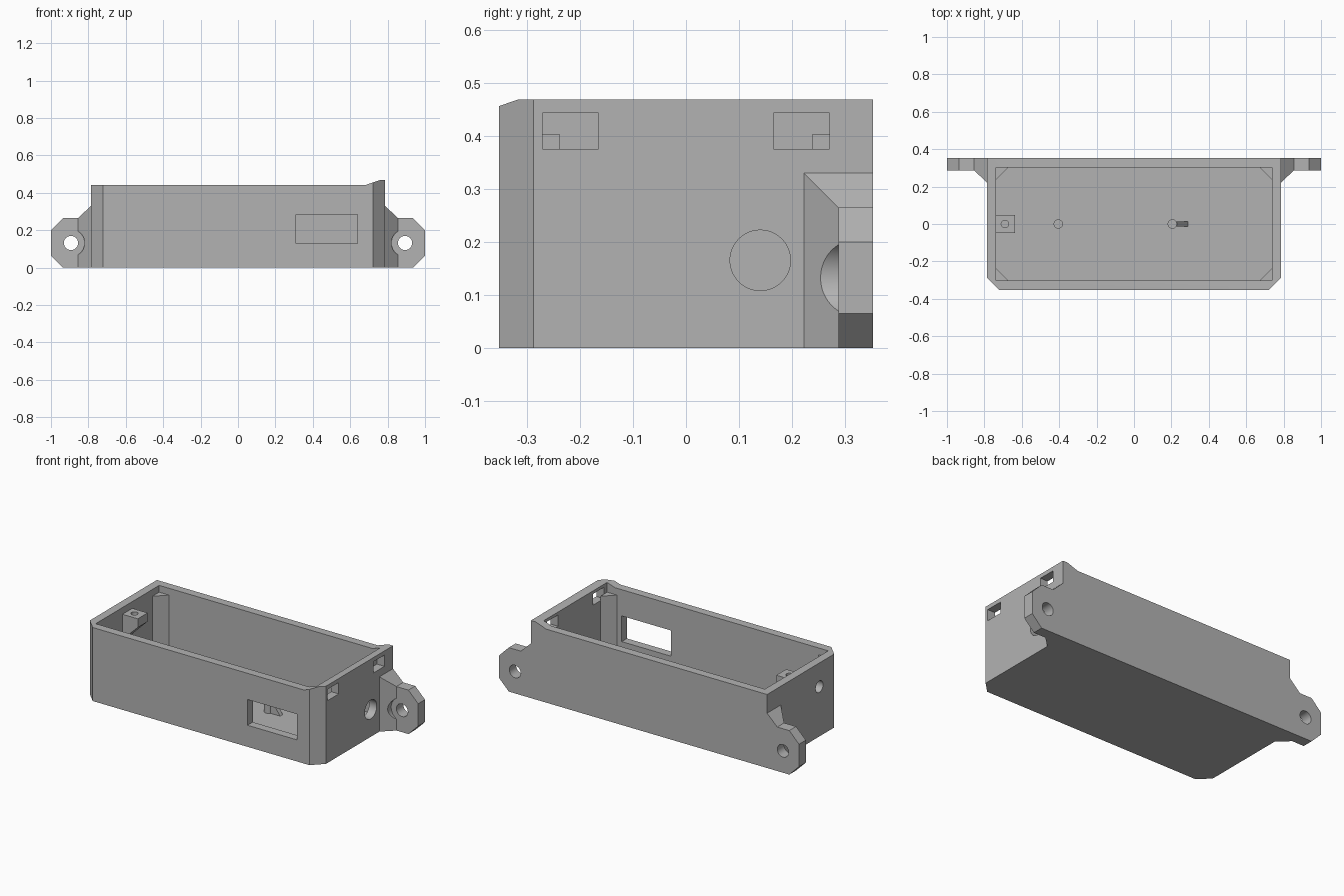
import bpy
import bmesh
import math
from mathutils import Vector

if "Cube" in bpy.data.objects:
    bpy.data.objects.remove(bpy.data.objects["Cube"])

grey = bpy.data.materials.new("plain grey")
grey.use_nodes = True
COLOUR = (0.45, 0.45, 0.45, 1)
grey.diffuse_color = COLOUR
grey.node_tree.nodes["Principled BSDF"].inputs["Base Color"].default_value = COLOUR

HX, HY = 0.787, 0.352      # outer half sizes
IX, IY = 0.737, 0.302      # inner half sizes
C = 0.065                  # chamfer used everywhere
FLOOR, RIM, LIP, POST_TOP = 0.05, 0.443, 0.468, 0.402


def finish(name, bm):
    bmesh.ops.recalc_face_normals(bm, faces=bm.faces)
    mesh = bpy.data.meshes.new(name)
    bm.to_mesh(mesh)
    bm.free()
    mesh.materials.append(grey)
    ob = bpy.data.objects.new(name, mesh)
    bpy.context.collection.objects.link(ob)
    return ob


def prism(name, pts, axis, lo, hi):
    """Extrude a 2D outline along an axis."""
    def place(p, d):
        return {"x": (d, p[0], p[1]), "y": (p[0], d, p[1]), "z": (p[0], p[1], d)}[axis]
    bm = bmesh.new()
    face = bm.faces.new([bm.verts.new(place(p, lo)) for p in pts])
    ext = bmesh.ops.extrude_face_region(bm, geom=[face])["geom"]
    shift = Vector(place((0, 0), hi - lo))
    bmesh.ops.translate(bm, vec=shift, verts=[v for v in ext if isinstance(v, bmesh.types.BMVert)])
    return finish(name, bm)


def rect(a0, a1, b0, b1):
    return [(a0, b0), (a1, b0), (a1, b1), (a0, b1)]


def circle(a, b, r, n=48):
    return [(a + r * math.cos(2 * math.pi * i / n), b + r * math.sin(2 * math.pi * i / n)) for i in range(n)]


def hull(name, points):
    bm = bmesh.new()
    for p in points:
        bm.verts.new(p)
    bmesh.ops.convex_hull(bm, input=bm.verts)
    bmesh.ops.dissolve_limit(bm, angle_limit=0.01, verts=bm.verts, edges=bm.edges)
    return finish(name, bm)


def boolean(ob, cutter, operation="DIFFERENCE"):
    mod = ob.modifiers.new("cut", "BOOLEAN")
    mod.operation, mod.solver, mod.object = operation, "EXACT", cutter
    bpy.context.view_layer.objects.active = ob
    bpy.ops.object.modifier_apply(modifier=mod.name)
    bpy.data.objects.remove(cutter)


# Case: side profile with raised lip, trimmed to the chamfered plan
case = prism("case", [(-HX, 0), (HX, 0), (HX, LIP), (0.757, LIP), (0.685, RIM), (-HX, RIM)],
             "y", -HY, HY)
plan = [(-HX, HY), (-HX, C - HY), (C - HX, -HY), (HX - C, -HY), (HX, C - HY), (HX, HY)]
boolean(case, prism("plan_cutter", plan, "z", -0.1, 0.6), "INTERSECT")
boolean(case, prism("cavity_cutter", rect(-IX, IX, -IY, IY), "z", FLOOR, 0.7))

# Front window, cable hole, lid clip slots and small end hole
boolean(case, prism("window_cutter", rect(0.31, 0.64, 0.13, 0.285), "y", -0.5, -0.25))
boolean(case, prism("cable_cutter", circle(0.14, 0.165, 0.057), "x", 0.7, 0.9))
for y in (-0.27, 0.165):
    boolean(case, prism("slot_cutter", rect(y, y + 0.105, 0.375, 0.443), "x", 0.7, 0.9))
boolean(case, prism("end_hole_cutter", circle(-0.146, 0.30, 0.035), "x", -0.9, -0.7))
parts = [case]

# Triangular pillars in the inner corners
for sx in (-1, 1):
    for sy in (-1, 1):
        x, y = sx * IX, sy * IY
        parts.append(prism("corner_pillar", [(x, y), (x - sx * C, y), (x, y - sy * C)],
                           "z", FLOOR, POST_TOP))

# Screw boss on the end wall
boss = prism("screw_boss", [(-IX, POST_TOP), (-0.635, POST_TOP), (-0.635, 0.35), (-IX, 0.25)],
             "y", -0.047, 0.047)
boolean(boss, prism("screw_cutter", circle(-0.69, 0, 0.02, 24), "z", 0.32, 0.5))
parts.append(boss)

# Floor posts, one braced by a rib
for x in (-0.405, 0.205):
    parts.append(prism("floor_post", circle(x, 0, 0.025, 32), "z", FLOOR, 0.16))
parts.append(prism("post_rib", [(0.21, FLOOR), (0.29, FLOOR), (0.225, 0.14), (0.21, 0.14)],
                   "y", -0.013, 0.013))

# Mounting ears with counterbored gussets
YE, HOLE = HY - C, (0.893, 0.132)
for s in (-1, 1):
    outline = [(HX, 0), (0.935, 0), (1, C), (1, 0.2), (0.935, 0.265), (0.855, 0.265), (HX, 0.33)]
    ear = prism("mounting_ear", [(s * x, z) for x, z in outline], "y", YE, HY)
    boolean(ear, prism("hole_cutter", circle(s * HOLE[0], HOLE[1], 0.038), "y", 0.2, 0.5))
    gusset = hull("ear_gusset", [(s * x, y, z) for x, y, top in
                                 ((HX, YE - C, 0.33), (HX, YE, 0.33), (0.855, YE, 0.265))
                                 for z in (0, top)])
    boolean(gusset, prism("bore_cutter", circle(s * HOLE[0], HOLE[1], 0.073), "y", 0.1, 0.4))
    parts += [ear, gusset]

# Smooth the round walls, keep edges sharp
bpy.ops.object.select_all(action="DESELECT")
for ob in parts:
    ob.select_set(True)
bpy.context.view_layer.objects.active = case
bpy.ops.object.shade_smooth_by_angle(angle=math.radians(25))
